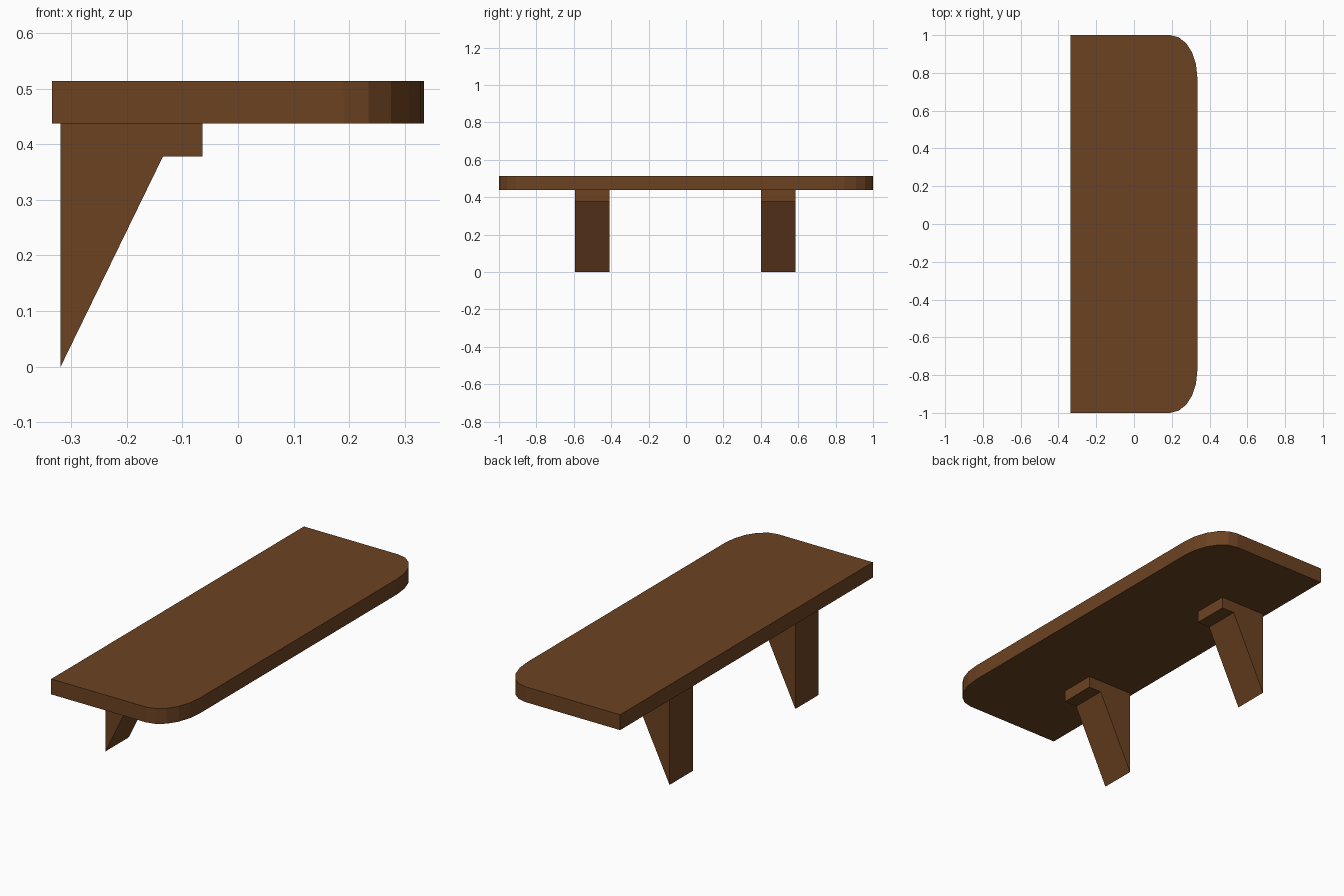
import bpy, bmesh, math
from mathutils import Vector

if "Cube" in bpy.data.objects:
    bpy.data.objects.remove(bpy.data.objects["Cube"])

wood = bpy.data.materials.new("brown_wood")
wood.diffuse_color = (0.15, 0.055, 0.016, 1)
wood.use_nodes = True
wood.node_tree.nodes["Principled BSDF"].inputs["Base Color"].default_value = wood.diffuse_color


def extrude_profile(name, points, direction):
    """Solid made by extruding a closed planar outline along a vector."""
    bm = bmesh.new()
    face = bm.faces.new([bm.verts.new(p) for p in points])
    result = bmesh.ops.extrude_face_region(bm, geom=[face], use_keep_orig=True)
    moved = [g for g in result["geom"] if isinstance(g, bmesh.types.BMVert)]
    bmesh.ops.translate(bm, verts=moved, vec=Vector(direction))
    bmesh.ops.recalc_face_normals(bm, faces=bm.faces)
    mesh = bpy.data.meshes.new(name)
    bm.to_mesh(mesh)
    bm.free()
    mesh.materials.append(wood)
    obj = bpy.data.objects.new(name, mesh)
    bpy.context.collection.objects.link(obj)
    return obj


# Shelf board: square at the back edge, elliptical corners on the +x edge
HALF_X, HALF_Y, RX, RY, SEGMENTS = 0.335, 1.0, 0.145, 0.22, 5
BOTTOM, TOP = 0.437, 0.514
corner = []
for i in range(SEGMENTS + 1):
    a = math.radians(90) * i / SEGMENTS
    corner.append((HALF_X - RX + RX * math.cos(a), HALF_Y - RY + RY * math.sin(a)))
outline = corner + [(-HALF_X, HALF_Y), (-HALF_X, -HALF_Y)]
outline += [(x, -y) for x, y in reversed(corner)]
extrude_profile("shelf_board", [(x, y, BOTTOM) for x, y in outline], (0, 0, TOP - BOTTOM))

# Support brackets: tapered wedge with a short lip under the board
profile = [(-0.319, 0), (-0.135, 0.378), (-0.064, 0.378), (-0.064, BOTTOM), (-0.319, BOTTOM)]
for name, y0 in (("front_bracket", -0.594), ("rear_bracket", 0.402)):
    extrude_profile(name, [(x, y0, z) for x, z in profile], (0, 0.184, 0))
